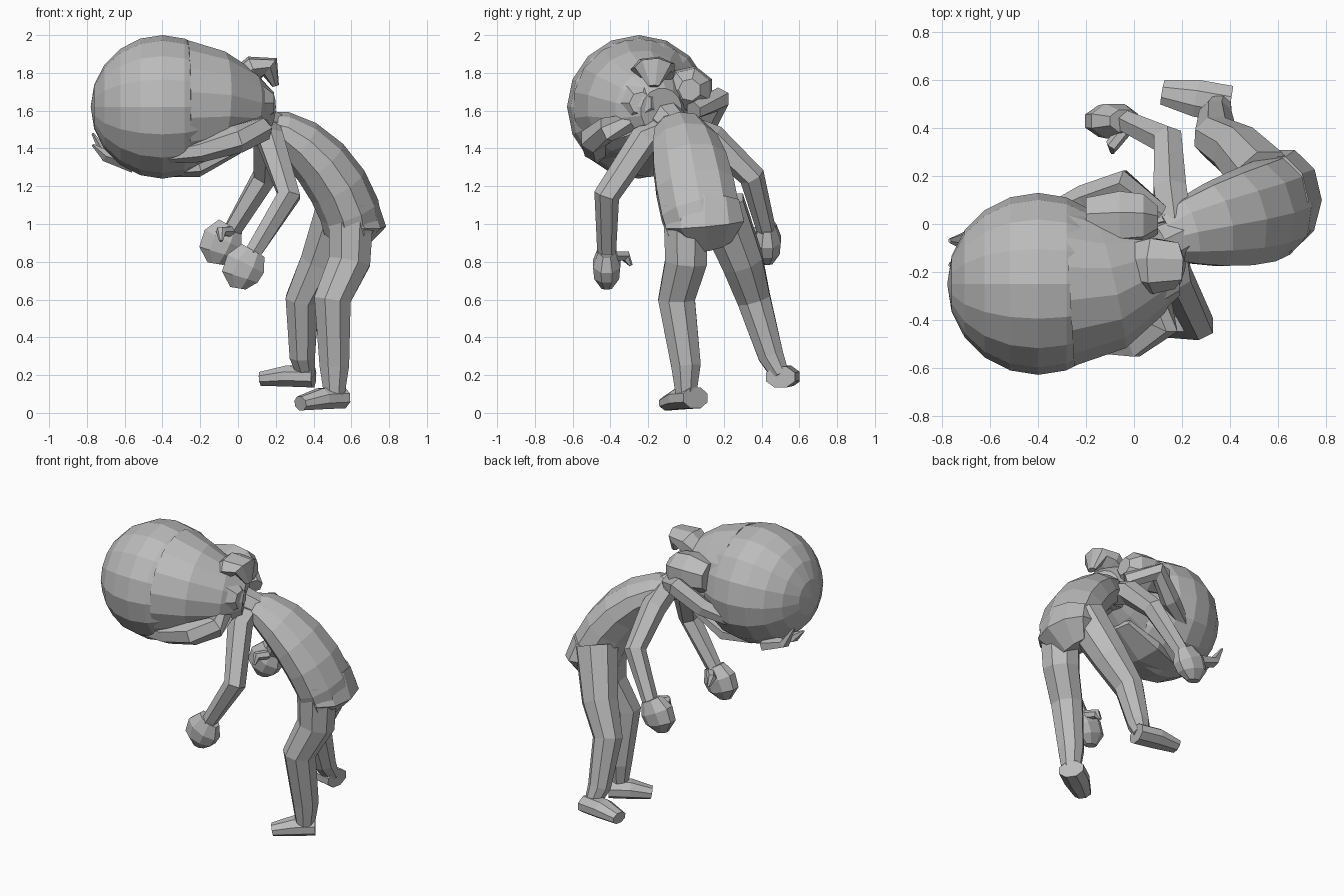
import bpy, bmesh, math
from mathutils import Vector

start_cube = bpy.data.objects.get("Cube")
if start_cube:
    bpy.data.objects.remove(start_cube, do_unlink=True)

# One clay grey for the whole figure
clay = bpy.data.materials.new("clay_grey")
clay.use_nodes = True
clay_colour = (0.5, 0.5, 0.5, 1)
clay.diffuse_color = clay_colour
clay.node_tree.nodes["Principled BSDF"].inputs["Base Color"].default_value = clay_colour

ACROSS = Vector((0, 1, 0))
UP = Vector((0, 0, 1))
FORWARD = Vector((1, 0, 0))


def loft(name, path, start, end, bulge=0, flat=1, side=ACROSS, sides=8):
    """Flat-faced tube along a path, tapering from start to end radius with a bulge midway."""
    bm = bmesh.new()
    points = [Vector(point) for point in path]
    last = len(points) - 1
    rings = []
    for index, point in enumerate(points):
        along = index / last
        radius = start + (end - start) * along + bulge * math.sin(math.pi * along)
        before = points[max(index - 1, 0)]
        after = points[min(index + 1, last)]
        tangent = (after - before).normalized()
        wide = (side - tangent * side.dot(tangent)).normalized()
        thick = tangent.cross(wide) * flat
        angles = [math.tau * (step + 0.5) / sides for step in range(sides)]
        rings.append([
            bm.verts.new(point + radius * (wide * math.cos(angle) + thick * math.sin(angle)))
            for angle in angles
        ])
    for lower, upper in zip(rings, rings[1:]):
        for step in range(sides):
            following = (step + 1) % sides
            bm.faces.new((lower[step], lower[following], upper[following], upper[step]))
    bm.faces.new(rings[0])
    bm.faces.new(rings[last])
    bmesh.ops.recalc_face_normals(bm, faces=bm.faces)
    mesh = bpy.data.meshes.new(name)
    bm.to_mesh(mesh)
    bm.free()
    mesh.materials.append(clay)
    part = bpy.data.objects.new(name, mesh)
    bpy.context.collection.objects.link(part)


# Torso bends in an arc from the neck down to the hips
def torso_point(along):
    turn = math.pi / 2 * along
    return (0.14 + 0.47 * math.sin(turn) ** 1.3,
            -0.06 + 0.16 * along,
            0.98 + 0.54 * math.cos(turn) ** 1.3)


torso_rings = 6
torso_path = [torso_point(ring / torso_rings) for ring in range(torso_rings + 1)]
loft("torso", torso_path, start=0.1, end=0.21, bulge=0.05, flat=0.75, sides=10)
pelvis_path = [(0.59, 0.1, 1.12), (0.62, 0.1, 1), (0.57, 0.12, 0.9)]
loft("pelvis", pelvis_path, start=0.19, end=0.13, bulge=0.06, flat=0.75, sides=10)
loft("neck", [(0, -0.15, 1.6), (0.2, -0.05, 1.5)], start=0.11, end=0.09)

# Legs, hip to ankle
right_leg_path = [(0.6, 0, 1.1), (0.59, 0, 0.8), (0.5, -0.05, 0.6), (0.51, 0, 0.25), (0.51, 0, 0.1)]
left_leg_path = [(0.55, 0.18, 1.1), (0.44, 0.3, 0.8), (0.34, 0.36, 0.6), (0.34, 0.45, 0.3), (0.36, 0.5, 0.2)]
loft("right_leg", right_leg_path, start=0.13, end=0.06, bulge=0.01)
loft("left_leg", left_leg_path, start=0.14, end=0.05)


# Feet, heel to toe, wider than they are high
def foot(name, heel, toe):
    middle = (Vector(heel) + Vector(toe)) / 2 + UP * 0.01
    loft(name, [heel, middle, toe], start=0.06, end=0.04, bulge=0.01, flat=1.4, side=UP)


foot("right_foot", heel=(0.55, 0.05, 0.08), toe=(0.33, -0.1, 0.05))
foot("left_foot", heel=(0.4, 0.5, 0.19), toe=(0.12, 0.55, 0.18))

# Arms hang from the shoulders to the wrists
right_arm_path = [(0.15, -0.1, 1.5), (0.17, -0.22, 1.45), (0.27, -0.42, 1.15), (0.08, -0.42, 0.85)]
left_arm_path = [(0.17, 0, 1.5), (0.15, 0.14, 1.45), (0.14, 0.35, 1.25), (-0.04, 0.43, 0.95)]
loft("right_arm", right_arm_path, start=0.08, end=0.05, bulge=0.01, side=FORWARD, sides=6)
loft("left_arm", left_arm_path, start=0.08, end=0.05, bulge=0.01, side=FORWARD, sides=6)


# Half closed hands: a fist with a curled thumb on its inner side
def hand(label, wrist, inward):
    wrist = Vector(wrist)
    knuckles = wrist + Vector((-0.04, 0, -0.07))
    fingers = wrist + Vector((-0.07, 0, -0.14))
    fingertips = wrist + Vector((-0.08, 0, -0.2))
    loft(label + "_fist", [wrist, knuckles, fingers, fingertips],
         start=0.05, end=0.03, bulge=0.04, flat=1.5)
    thumb_base = wrist + inward * 0.04 - UP * 0.03
    thumb_bend = thumb_base + inward * 0.06 - FORWARD * 0.05
    thumb_tip = thumb_bend + inward * 0.03 - UP * 0.05
    loft(label + "_thumb", [thumb_base, thumb_bend, thumb_tip],
         start=0.03, end=0.01, bulge=0.01, side=UP, sides=6)


hand("right_hand", wrist=(0.08, -0.42, 0.86), inward=ACROSS)
hand("left_hand", wrist=(-0.04, 0.43, 0.99), inward=-ACROSS)

# Large head with its crown towards the right, narrowing to the nape
bpy.ops.mesh.primitive_uv_sphere_add(
    segments=16, ring_count=10, radius=0.38,
    location=(-0.4, -0.25, 1.62), rotation=(0, math.pi / 2, 0))
head = bpy.context.object
head.name = "head"
head.data.materials.append(clay)
nape_path = [(-0.27, -0.25, 1.63), (-0.1, -0.24, 1.63), (0.04, -0.18, 1.61), (0.15, -0.13, 1.6)]
loft("back_of_head", nape_path, start=0.35, end=0.12, bulge=0.02, sides=16)

# Hair bun with a hooked tip, and bunched hair at the nape
bun_path = [(-0.03, -0.17, 1.75), (0.08, -0.17, 1.82), (0.17, -0.17, 1.83), (0.2, -0.17, 1.73)]
loft("hair_bun", bun_path, start=0.09, end=0.03, bulge=0.06, flat=0.6, sides=7)
for name, y, z, reach in (("right_nape_hair", -0.24, 1.64, 0.19), ("left_nape_hair", 0.02, 1.71, 0.1)):
    nape_hair_path = [(reach - back, y, z) for back in (0.3, 0.16, 0.06, 0)]
    loft(name, nape_hair_path, start=0.1, end=0.06, bulge=0.05, sides=7)

# Long side locks and the fringe below the face
right_lock_path = [(-0.38, -0.46, 1.36), (-0.2, -0.48, 1.39), (0, -0.49, 1.45), (0.12, -0.42, 1.5), (0.1, -0.25, 1.54)]
left_lock_path = [(-0.38, 0.03, 1.46), (-0.2, 0.11, 1.54), (-0.05, 0.17, 1.66), (0.1, 0.04, 1.6)]
fringe_path = [(-0.42, -0.2, 1.28), (-0.22, -0.2, 1.3), (0, -0.15, 1.4)]
loft("right_side_lock", right_lock_path, start=0.04, end=0.05, bulge=0.03, sides=6)
loft("left_side_lock", left_lock_path, start=0.04, end=0.05, bulge=0.02, sides=6)
loft("fringe_lock", fringe_path, start=0.1, end=0.1, bulge=0.08, flat=0.3, sides=6)

# Upturned fringe tips near the crown
for name, y, height in (("left_fringe_tip", -0.07, 1.48), ("right_fringe_tip", -0.17, 1.42)):
    tip_path = [(-0.55, y, 1.31), (-0.7, y, 1.36), (-0.77, y, height)]
    loft(name, tip_path, start=0.06, end=0.01, bulge=0.01, flat=0.7, sides=5)
